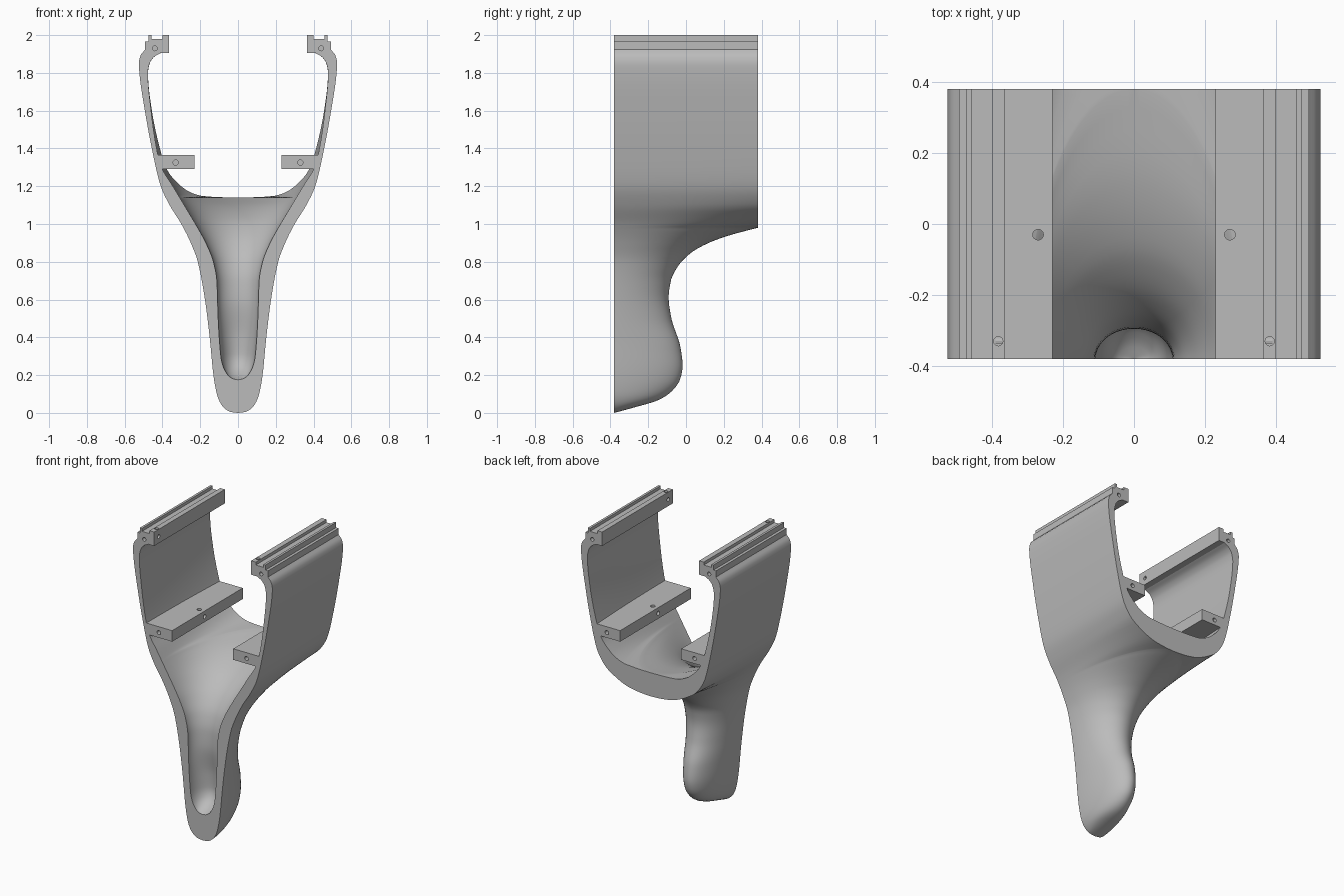
import bpy, bmesh, math
from mathutils import Matrix

cube = bpy.data.objects.get("Cube")
if cube:
    bpy.data.objects.remove(cube)

FRONT, DEPTH = -0.38, 0.76

grey = bpy.data.materials.new("plain grey")
grey.use_nodes = True
grey.diffuse_color = (0.5, 0.5, 0.5, 1)
grey.node_tree.nodes["Principled BSDF"].inputs["Base Color"].default_value = (0.5, 0.5, 0.5, 1)


def curve(points):
    """Smooth interpolation that never overshoots its points."""
    steps = [(b[1] - a[1]) / (b[0] - a[0]) for a, b in zip(points, points[1:])]
    slopes = [steps[0]]
    for a, b in zip(steps, steps[1:]):
        slopes.append(2 * a * b / (a + b) if a * b > 0 else 0)
    slopes.append(steps[-1])

    def value(z):
        i = 0
        while i < len(steps) - 1 and z > points[i + 1][0]:
            i += 1
        (z0, v0), (z1, v1) = points[i], points[i + 1]
        h = z1 - z0
        t = min(1, max(0, (z - z0) / h))
        return (v0 * (1 + 2 * t) * (1 - t) ** 2 + v1 * t * t * (3 - 2 * t)
                + h * t * (1 - t) * (slopes[i] * (1 - t) - slopes[i + 1] * t))
    return value


def make_object(name, bm):
    bmesh.ops.recalc_face_normals(bm, faces=bm.faces)
    mesh = bpy.data.meshes.new(name)
    bm.to_mesh(mesh)
    bm.free()
    mesh.materials.append(grey)
    obj = bpy.data.objects.new(name, mesh)
    bpy.context.collection.objects.link(obj)
    return obj


def mirror(obj):
    mod = obj.modifiers.new("mirror", 'MIRROR')
    mod.use_clip = True
    mod.merge_threshold = 0.0005


def extrude_profile(name, profile):
    """Extrude an x-z outline through the whole depth."""
    bm = bmesh.new()
    face = bm.faces.new([bm.verts.new((x, FRONT, z)) for x, z in profile])
    new = bmesh.ops.extrude_face_region(bm, geom=[face])["geom"]
    verts = [v for v in new if isinstance(v, bmesh.types.BMVert)]
    bmesh.ops.translate(bm, verts=verts, vec=(0, DEPTH, 0))
    return make_object(name, bm)


def drill(target, holes):
    """Cut round holes given as (axis, centre, radius, length)."""
    bm = bmesh.new()
    for axis, centre, radius, length in holes:
        turn = {'X': Matrix.Rotation(math.pi / 2, 4, 'Y'),
                'Y': Matrix.Rotation(math.pi / 2, 4, 'X'),
                'Z': Matrix.Identity(4)}[axis]
        bmesh.ops.create_cone(bm, cap_ends=True, segments=16, radius1=radius,
                              radius2=radius, depth=length,
                              matrix=Matrix.Translation(centre) @ turn)
    cutter = make_object(target.name + "_hole_cutter", bm)
    cutter.hide_render = True
    cutter.hide_viewport = True
    cutter.display_type = 'WIRE'
    mod = target.modifiers.new("holes", 'BOOLEAN')
    mod.operation = 'DIFFERENCE'
    mod.object = cutter
    mod.solver = 'EXACT'


# Shell: front half widths, handle depths, and openness of the cradle above
outer = dict(
    bottom=0.0, split=0.98, top=1.925,
    width=curve([(0, 0), (.004, .035), (.015, .06), (.05, .092), (.1, .112), (.2, .13),
                 (.4, .15), (.6, .175), (.8, .213), (.9, .25), (1, .3), (1.1, .362),
                 (1.2, .409), (1.36, .448), (1.6, .493), (1.8, .522), (1.85, .525),
                 (1.89, .517), (1.925, .49)]),
    depth=curve([(0, 0), (.03, .11), (.07, .24), (.12, .31), (.18, .35), (.25, .362),
                 (.35, .35), (.5, .303), (.61, .288), (.7, .3), (.78, .34), (.85, .41),
                 (.9, .5), (.94, .61), (.98, DEPTH)]),
    turn=curve([(.98, 1), (1, .82), (1.05, .53), (1.1, .28), (1.2, .1), (1.4, .02), (2, .01)]))
inner = dict(
    bottom=0.175, split=1.14, top=1.905,
    width=curve([(.175, 0), (.18, .025), (.2, .053), (.25, .08), (.3, .091), (.5, .105),
                 (.7, .112), (.8, .13), (.9, .17), (1, .225), (1.1, .285), (1.2, .345),
                 (1.29, .4), (1.37, .425), (1.6, .46), (1.8, .477), (1.85, .468),
                 (1.885, .445), (1.905, .41)]),
    depth=curve([(.175, 0), (.2, .05), (.25, .1), (.3, .115), (.4, .11), (.6, .085),
                 (.7, .09), (.8, .115), (.9, .175), (1, .285), (1.05, .38),
                 (1.1, .53), (1.14, DEPTH)]),
    turn=curve([(1.14, 1), (1.15, .77), (1.2, .49), (1.26, .36), (1.37, .3), (1.8, .05), (2, .05)]))

LOW, HIGH, COLUMNS = 56, 48, 28


def skin(bm, side):
    """Rows of elliptical sections, cut off at the back above the split."""
    rows = []
    for i in range(LOW + HIGH + 1):
        if i <= LOW:
            u = i / LOW
            ease = 0.5 * u + 0.5 * (1 - math.cos(math.pi * u)) / 2
            ease *= 0.15 + 0.85 * min(1, 4 * u)
            z = side["bottom"] + (side["split"] - side["bottom"]) * ease
            depth, end = side["depth"](z), math.pi / 2
        else:
            u = (i - LOW) / HIGH
            ease = u * u * (3 - 2 * u)
            z = side["split"] + (side["top"] - side["split"]) * ease
            turn = side["turn"](z)
            depth, end = DEPTH / turn, math.asin(min(1, turn))
        width = side["width"](z)
        row = []
        for j in range(COLUMNS + 1):
            a = end * j / COLUMNS
            row.append(bm.verts.new((width * math.cos(a), FRONT + depth * math.sin(a), z)))
        rows.append(row)
    return rows


bm = bmesh.new()
out_rows, in_rows = skin(bm, outer), skin(bm, inner)
for i in range(LOW + HIGH):
    for rows in (out_rows, in_rows):
        for j in range(COLUMNS):
            bm.faces.new((rows[i][j], rows[i][j + 1], rows[i + 1][j + 1], rows[i + 1][j]))
    # Flat front rim, and flat back rim above the split
    for j in ([0] if i < LOW else [0, COLUMNS]):
        bm.faces.new((out_rows[i][j], out_rows[i + 1][j], in_rows[i + 1][j], in_rows[i][j]))
for j in range(COLUMNS):
    bm.faces.new((out_rows[-1][j], out_rows[-1][j + 1], in_rows[-1][j + 1], in_rows[-1][j]))
bmesh.ops.remove_doubles(bm, verts=bm.verts, dist=0.0002)
shell = make_object("cradle_and_handle", bm)
mirror(shell)

# Inner shelves with screw holes
shelves = extrude_profile("shelves", [(.23, 1.29), (.425, 1.29), (.425, 1.365), (.23, 1.365)])
drill(shelves, [('Z', (.27, -.03, 1.33), .015, .2),
                ('X', (.23, -.03, 1.327), .014, .05),
                ('Y', (.33, FRONT, 1.325), .014, .16),
                ('Y', (.33, -FRONT, 1.325), .014, .16)])
mirror(shelves)

# Stepped rails along the top edges
rails = extrude_profile("top_rails", [
    (.365, 1.905), (.365, 2), (.4, 2), (.4, 1.98), (.457, 1.98), (.457, 2),
    (.473, 2), (.473, 1.965), (.492, 1.965), (.492, 1.922), (.47, 1.905)])
drill(rails, [('Z', (.382, -.33, 2), .013, .08),
              ('X', (.365, -.33, 1.95), .013, .05),
              ('Y', (.44, FRONT, 1.93), .013, .16),
              ('Y', (.44, -FRONT, 1.93), .013, .16)])
mirror(rails)

# Smooth the curved surfaces, keep the rims crisp
bpy.ops.object.select_all(action='DESELECT')
shell.select_set(True)
bpy.context.view_layer.objects.active = shell
bpy.ops.object.shade_smooth_by_angle(angle=math.radians(35))
